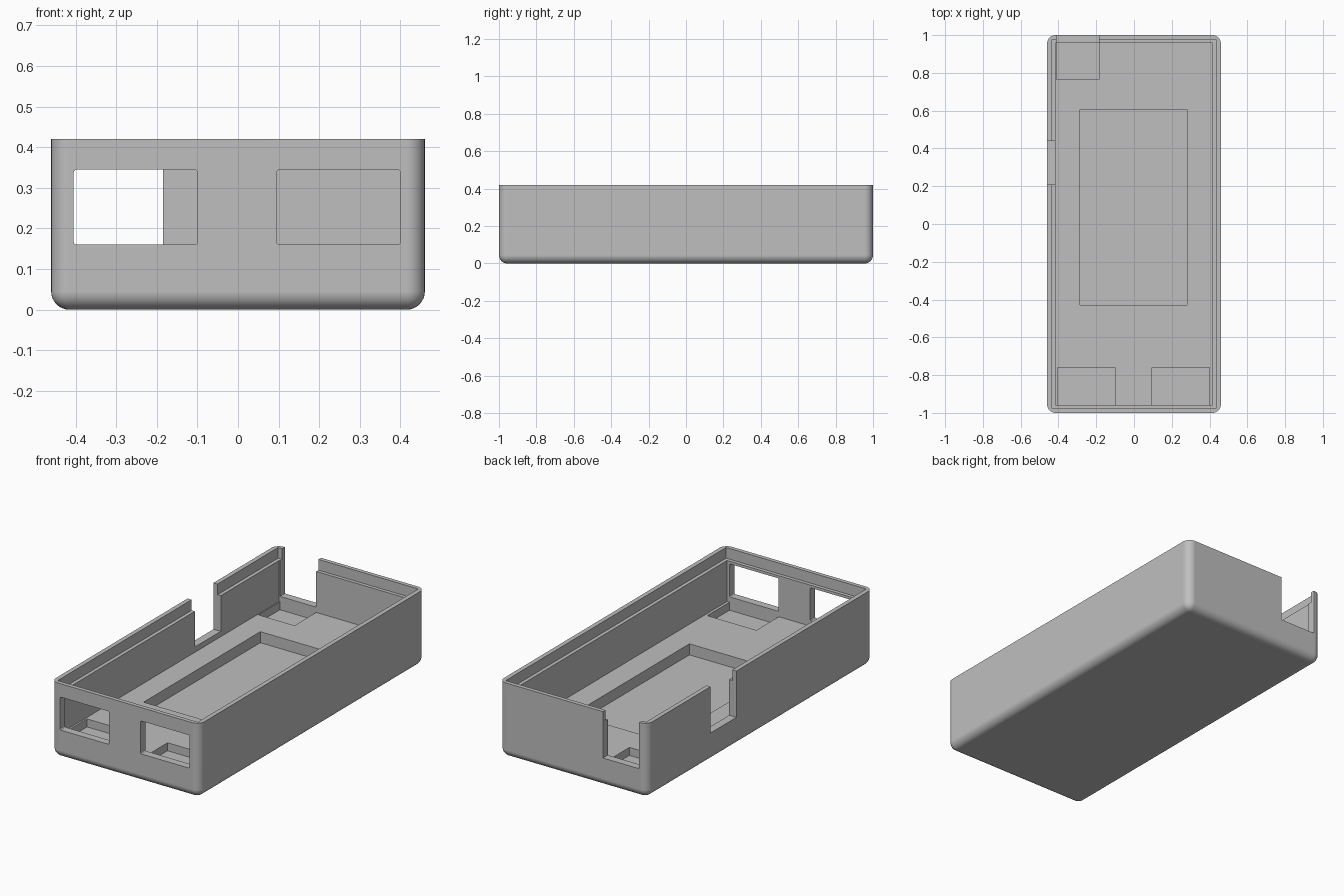
import bpy
import bmesh

if "Cube" in bpy.data.objects:
    bpy.data.objects.remove(bpy.data.objects["Cube"], do_unlink=True)

grey = bpy.data.materials.new("plain grey")
grey.use_nodes = True
COLOUR = (0.52, 0.52, 0.52, 1)
grey.diffuse_color = COLOUR
grey.node_tree.nodes["Principled BSDF"].inputs["Base Color"].default_value = COLOUR


def box(name, low, high, round_edges=None, radius=0.0, segments=4):
    """Box between two corners; round_edges(edge) picks the edges to round."""
    bm = bmesh.new()
    bmesh.ops.create_cube(bm, size=2)
    for v in bm.verts:
        v.co = [high[i] if v.co[i] > 0 else low[i] for i in range(3)]
    if round_edges:
        bmesh.ops.bevel(bm, geom=[e for e in bm.edges if round_edges(e)],
                        offset=radius, segments=segments, profile=0.5,
                        affect='EDGES', clamp_overlap=True)
    mesh = bpy.data.meshes.new(name)
    bm.to_mesh(mesh)
    bm.free()
    mesh.materials.append(grey)
    obj = bpy.data.objects.new(name, mesh)
    bpy.context.collection.objects.link(obj)
    return obj


def not_top(e):
    return min(v.co.z for v in e.verts) < 0.1


def along_y(e):
    return abs(e.verts[0].co.y - e.verts[1].co.y) > 0.01


# Overall sizes
X, Y, TOP = 0.46, 1.0, 0.42
IN_X, IN_Y = 0.415, 0.957
LIP_X, LIP_Y = 0.435, 0.977
FLOOR, SILL, LEDGE = 0.13, 0.16, 0.36
ABOVE = 0.6

# Outer shell with rounded corners and underside edges
case = box("case_tray", (-X, -Y, 0), (X, Y, TOP), not_top, 0.045, 8)

# Hollow, lid ledge and recesses in the floor
cutters = [
    box("cavity_cutter", (-IN_X, -IN_Y, FLOOR), (IN_X, IN_Y, ABOVE)),
    box("ledge_cutter", (-LIP_X, -LIP_Y, LEDGE), (LIP_X, LIP_Y, ABOVE)),
    box("centre_recess_cutter", (-0.285, -0.43, 0.068), (0.28, 0.605, 0.3)),
    box("back_recess_cutter", (-0.41, 0.765, 0.085), (-0.185, IN_Y, 0.3)),
]

# Front windows with a recess behind each
for side, x0, x1 in (("right", -0.405, -0.1), ("left", 0.095, 0.4)):
    cutters.append(box(side + "_recess_cutter", (x0, -IN_Y, 0.085), (x1, -0.76, 0.3)))
    cutters.append(box(side + "_window_cutter", (x0, -1.1, SILL), (x1, -0.9, 0.345),
                       along_y, 0.008, 3))

# Open notches in the back and side walls
cutters.append(box("back_notch_cutter", (-0.41, 0.9, SILL), (-0.185, 1.1, ABOVE)))
cutters.append(box("side_notch_cutter", (-0.6, 0.21, SILL), (-0.4, 0.44, ABOVE)))

bpy.context.view_layer.objects.active = case
for cutter in cutters:
    mod = case.modifiers.new(cutter.name, 'BOOLEAN')
    mod.operation = 'DIFFERENCE'
    mod.solver = 'EXACT'
    mod.object = cutter
    bpy.ops.object.modifier_apply(modifier=mod.name)
    bpy.data.objects.remove(cutter, do_unlink=True)

# Smooth rounded edges, crisp corners
for obj in bpy.context.selected_objects:
    obj.select_set(False)
case.select_set(True)
bpy.ops.object.shade_smooth_by_angle(angle=0.52)
normals = case.modifiers.new("even_shading", 'WEIGHTED_NORMAL')
normals.keep_sharp = True
